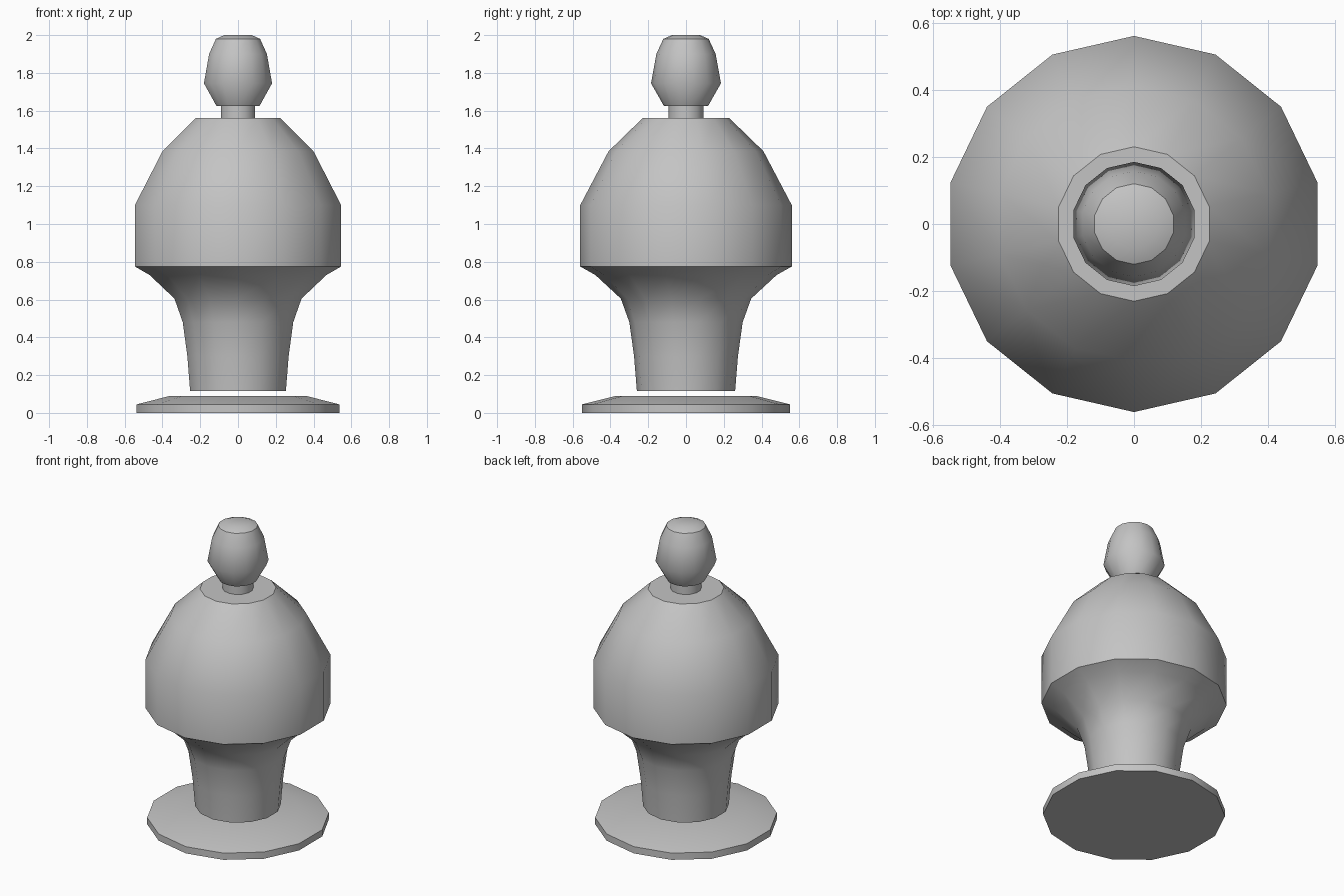
import bpy, bmesh, math

SIDES = 14

cube = bpy.data.objects.get("Cube")
if cube:
    bpy.data.objects.remove(cube, do_unlink=True)

grey = bpy.data.materials.new("plain_grey")
grey.use_nodes = True
colour = (0.55, 0.55, 0.55, 1)
grey.diffuse_color = colour
grey.node_tree.nodes["Principled BSDF"].inputs["Base Color"].default_value = colour


def lathe(name, profile, sharp):
    """Turn (radius, height) points into a capped solid; sharp lists the creased rings."""
    bm = bmesh.new()
    rings = []
    for r, z in profile:
        angles = [2 * math.pi * i / SIDES + math.pi / 2 for i in range(SIDES)]
        rings.append([bm.verts.new((r * math.cos(a), r * math.sin(a), z)) for a in angles])
    for low, high in zip(rings, rings[1:]):
        for i in range(SIDES):
            j = (i + 1) % SIDES
            bm.faces.new((low[i], low[j], high[j], high[i]))
    bm.faces.new(rings[0][::-1])
    bm.faces.new(rings[-1])
    for f in bm.faces:
        f.smooth = True
    for k in sharp:
        for i in range(SIDES):
            bm.edges.get((rings[k][i - 1], rings[k][i])).smooth = False
    mesh = bpy.data.meshes.new(name)
    bm.to_mesh(mesh)
    bm.free()
    mesh.materials.append(grey)
    obj = bpy.data.objects.new(name, mesh)
    bpy.context.collection.objects.link(obj)
    return obj


# Round foot plate with a shallow sloping top
lathe("base", [(0.55, 0), (0.55, 0.045), (0.37, 0.09)], [0, 1])

# Flared stem, hovering just above the plate, and the domed body
lathe("stem_and_body",
      [(0.26, 0.115), (0.275, 0.3), (0.30, 0.48), (0.345, 0.605), (0.48, 0.73),
       (0.56, 0.775), (0.56, 1.1), (0.41, 1.385), (0.23, 1.56)], [0, 5, 8])

# Short neck
lathe("neck", [(0.093, 1.56), (0.093, 1.63)], [0, 1])

# Knob on top
lathe("knob",
      [(0.117, 1.625), (0.185, 1.745), (0.157, 1.9), (0.12, 1.98), (0.075, 2.0)], [0, 3])
